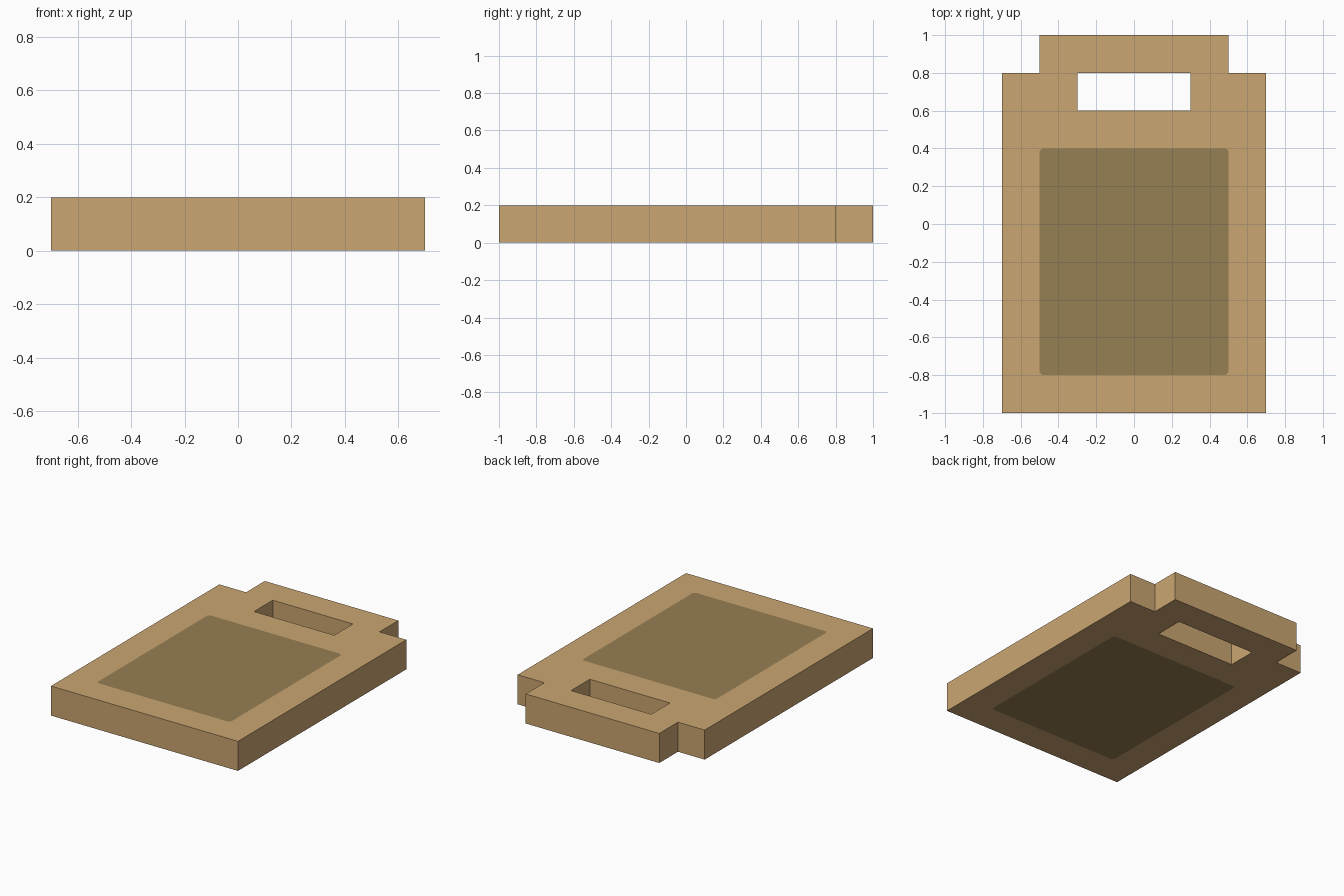
import bpy, bmesh

if "Cube" in bpy.data.objects:
    bpy.data.objects.remove(bpy.data.objects["Cube"])

THICK = 0.2


def material(name, rgb):
    m = bpy.data.materials.new(name)
    m.diffuse_color = (*rgb, 1)
    m.use_nodes = True
    m.node_tree.nodes["Principled BSDF"].inputs["Base Color"].default_value = m.diffuse_color
    return m


def rect(x, y0, y1, c=0.0):
    """Counter-clockwise rectangle centred on x = 0, with optional clipped corners."""
    if c == 0:
        return [(-x, y0), (x, y0), (x, y1), (-x, y1)]
    return [(-x + c, y0), (x - c, y0), (x, y0 + c), (x, y1 - c),
            (x - c, y1), (-x + c, y1), (-x, y1 - c), (-x, y0 + c)]


def loop(bm, points, z):
    verts = [bm.verts.new((x, y, z)) for x, y in points]
    edges = [bm.edges.new((verts[i - 1], verts[i])) for i in range(len(verts))]
    return verts, edges


# Board outline with handle tab, handle slot, and worn centre panel
half = [(0.7, -1), (0.7, 0.8), (0.5, 0.8), (0.5, 1)]
outline = half + [(-x, y) for x, y in reversed(half)]
slot = rect(0.3, 0.6, 0.8)
panel = rect(0.5, -0.8, 0.4, 0.015)

bm = bmesh.new()
layers = []
for z, up in ((0, -1), (THICK, 1)):
    loops = [loop(bm, pts, z) for pts in (outline, slot, panel)]
    # Wooden face around the slot and panel
    fill = bmesh.ops.triangle_fill(bm, edges=[e for l in loops for e in l[1]],
                                   use_beauty=True, normal=(0, 0, up))
    faces = [f for f in fill["geom"] if isinstance(f, bmesh.types.BMFace)]
    # Darker panel face
    inner = bm.faces.new(loops[2][0])
    inner.material_index = 1
    for f in faces + [inner]:
        f.normal_update()
        if f.normal.z * up < 0:
            f.normal_flip()
    layers.append(loops)

# Outer walls and slot walls
for k in (0, 1):
    low, high = layers[0][k][0], layers[1][k][0]
    for i in range(len(low)):
        quad = [low[i - 1], low[i], high[i], high[i - 1]]
        bm.faces.new(quad if k == 0 else quad[::-1])

mesh = bpy.data.meshes.new("cutting_board")
bm.to_mesh(mesh)
bm.free()
mesh.materials.append(material("light wood", (0.597, 0.381, 0.168)))
mesh.materials.append(material("dark wood", (0.305, 0.209, 0.085)))
board = bpy.data.objects.new("cutting_board", mesh)
bpy.context.collection.objects.link(board)
